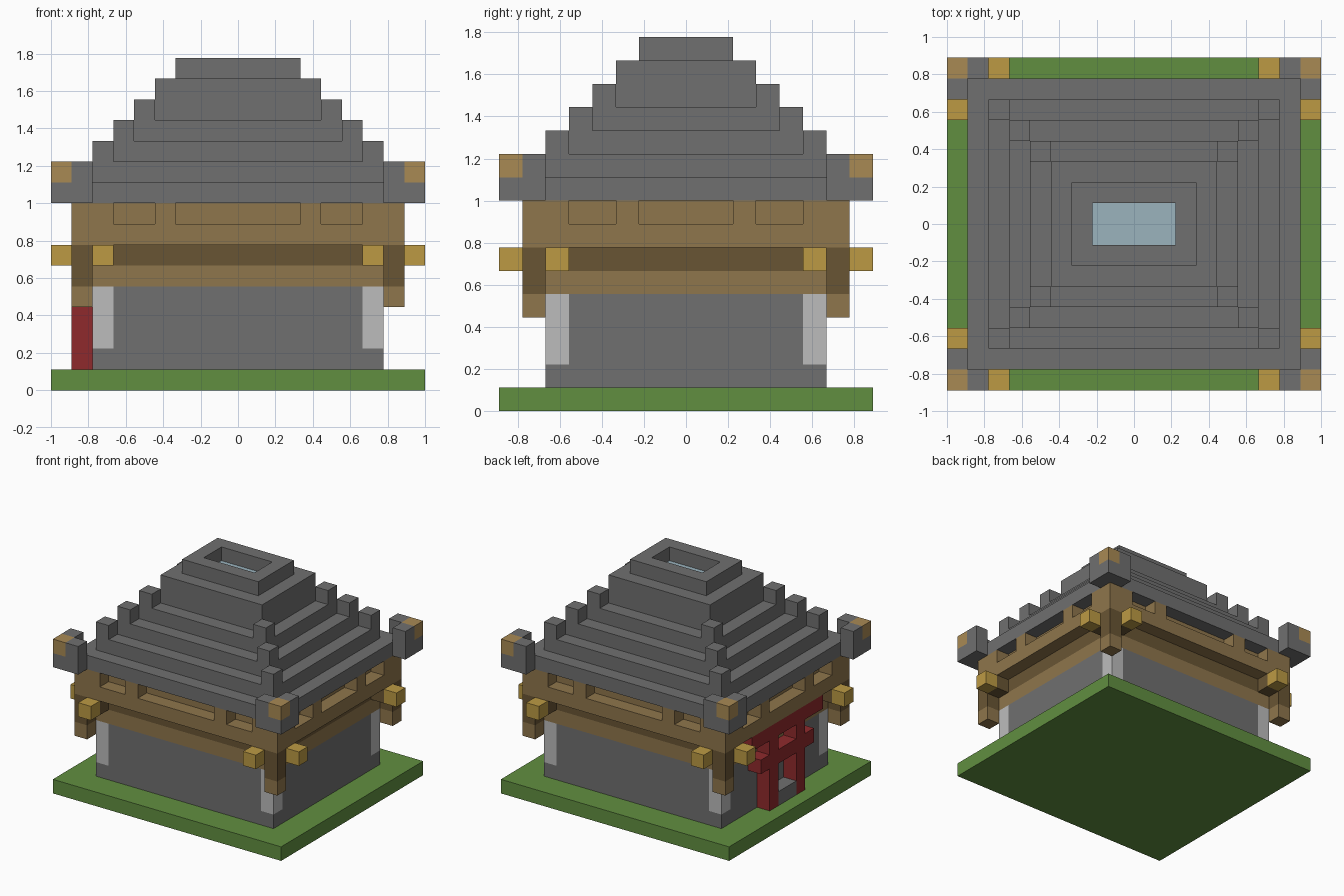
import bpy
import bmesh
from mathutils import Matrix, Vector

U = 1 / 9  # one building block

cube = bpy.data.objects.get("Cube")
if cube:
    bpy.data.objects.remove(cube, do_unlink=True)


def material(name, hex_code):
    srgb = [int(hex_code[i:i + 2], 16) / 255 for i in (0, 2, 4)]
    color = [c / 12.92 if c <= 0.04045 else ((c + 0.055) / 1.055) ** 2.4 for c in srgb] + [1]
    mat = bpy.data.materials.new(name)
    mat.use_nodes = True
    mat.diffuse_color = color
    mat.node_tree.nodes["Principled BSDF"].inputs["Base Color"].default_value = color
    return mat


GRASS = material("grass green", "618F40")
STONE = material("stone grey", "707070")
PALE = material("pale stone", "BCBCBC")
WOOD = material("brown wood", "8F764C")
DARK = material("dark wood", "695534")
GOLD = material("golden wood", "BC9A44")
TAN = material("tan wood", "A98A54")
RED = material("red wood", "8F2A2C")
GLASS = material("pale blue glass", "9BB3BE")


def part(name, mat, *boxes, mirror=False):
    """Join blocks given as (x0, x1, y0, y1, z0, z1), optionally mirrored in x and y."""
    signs = [(1, 1), (-1, 1), (1, -1), (-1, -1)] if mirror else [(1, 1)]
    placed = set()
    for x0, x1, y0, y1, z0, z1 in boxes:
        for sx, sy in signs:
            placed.add((*sorted((x0 * sx, x1 * sx)), *sorted((y0 * sy, y1 * sy)), z0, z1))
    bm = bmesh.new()
    for x0, x1, y0, y1, z0, z1 in sorted(placed):
        center = Vector((x0 + x1, y0 + y1, z0 + z1)) * U / 2
        size = Vector((x1 - x0, y1 - y0, z1 - z0)) * U
        bmesh.ops.create_cube(bm, size=1, matrix=Matrix.Translation(center) @ Matrix.Diagonal((*size, 1)))
    mesh = bpy.data.meshes.new(name)
    bm.to_mesh(mesh)
    bm.free()
    mesh.materials.append(mat)
    obj = bpy.data.objects.new(name, mesh)
    bpy.context.collection.objects.link(obj)
    return obj


def slab(hx, hy, z0, z1):
    return (-hx, hx, -hy, hy, z0, z1)


# Ground and walls with pale corner stones
part("ground", GRASS, slab(9, 8, 0, 1))
part("walls", STONE, slab(7, 6, 1, 2), slab(7, 5, 2, 5), slab(6, 6, 2, 5))
part("corner_stones", PALE, (6, 7, 5, 6, 2, 5), mirror=True)

# Timber bands, crossing beams and their golden ends
part("wall_plate", WOOD, slab(7, 6, 5, 6))
part("crossing_beams", DARK, slab(7, 6, 6, 7), (7, 8, 5, 6, 6, 7), (6, 7, 6, 7, 6, 7), mirror=True)
part("beam_ends", GOLD, (8, 9, 5, 6, 6, 7), (6, 7, 7, 8, 6, 7), mirror=True)

# Hanging corner posts
part("corner_posts", DARK, (7, 8, 6, 7, 5, 7), mirror=True)
part("corner_post_feet", WOOD, (7, 8, 6, 7, 4, 5), mirror=True)

# Upper frame with recessed openings between short uprights
part("upper_frame", WOOD, slab(8, 7, 7, 8), slab(7, 6, 8, 9))
part("frame_uprights", WOOD,
     (6, 8, 6, 7, 8, 9), (3, 4, 6, 7, 8, 9),
     (7, 8, 5, 6, 8, 9), (7, 8, 2, 3, 8, 9), mirror=True)

# Stepped roof: each tier one block smaller, with a raised block on its corners
for i in range(4):
    part(f"roof_tier_{i + 1}", STONE, slab(8 - i, 7 - i, 9 + i, 10 + i))
    if i:
        part(f"roof_hip_blocks_{i}", STONE,
             (7 - i, 8 - i, 6 - i, 7 - i, 10 + i, 11 + i), mirror=True)
part("roof_lantern", STONE, slab(4, 3, 13, 15))
part("roof_rim", STONE, (2, 3, -2, 2, 15, 16), (-2, 2, 1, 2, 15, 16), mirror=True)
part("skylight", GLASS, slab(2, 1, 14.96, 15.02))

# Upturned eave corners
part("eave_corners", STONE,
     (8, 9, 7, 8, 9, 10), (7, 8, 7, 8, 9, 11), (8, 9, 6, 7, 9, 11), mirror=True)
part("eave_tips", TAN, (8, 9, 7, 8, 10, 11), mirror=True)

# Red gateway on the right side, with a stone step
part("gate_legs", RED, (-8, -7, 1, 2, 1, 6), (-8, -7, -2, -1, 1, 6))
part("gate_rails", RED, (-8, -7, -3, 3, 4, 5), (-8, -7, -4, 4, 6, 7))
part("gate_step", STONE, (-8, -7, -1, 1, 1, 2))
